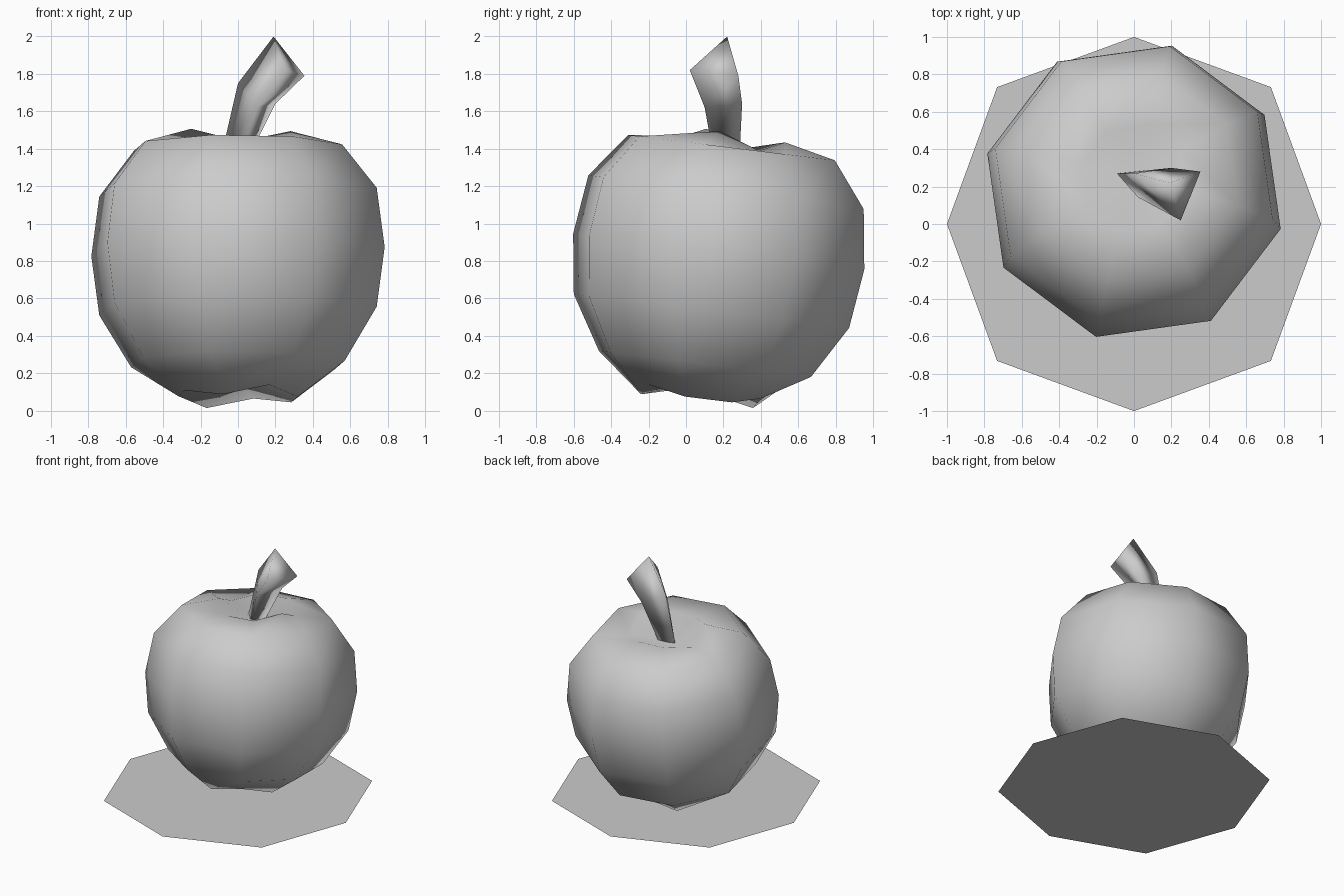
import bpy, bmesh, math
from mathutils import Vector, Matrix

if "Cube" in bpy.data.objects:
    bpy.data.objects.remove(bpy.data.objects["Cube"])

grey = bpy.data.materials.new("plain grey")
grey.diffuse_color = (0.6, 0.6, 0.6, 1)
grey.use_nodes = True
grey.node_tree.nodes["Principled BSDF"].inputs["Base Color"].default_value = grey.diffuse_color


def make(name, bm, smooth=True):
    me = bpy.data.meshes.new(name)
    for f in bm.faces:
        f.smooth = smooth
    bm.to_mesh(me)
    bm.free()
    me.materials.append(grey)
    ob = bpy.data.objects.new(name, me)
    bpy.context.collection.objects.link(ob)
    return ob


def bridge(bm, a, b):
    n = len(a)
    for i in range(n):
        j = (i + 1) % n
        bm.faces.new((a[i], a[j], b[j], b[i]))


# Fruit: eight-sided lathe, lobed at both ends, leaning towards the back
SIDES, PHASE = 8, 30.5
# radius, height, lobe depth, lobe angle
profile = [(0.33, -0.81, 0.06, 8), (0.59, -0.605, 0, 0), (0.766, -0.32, 0, 0),
           (0.81, 0, 0, 0), (0.766, 0.32, 0, 0), (0.575, 0.56, 0, 0),
           (0.29, 0.645, -0.085, -24)]
bm = bmesh.new()
rings = []
for r, h, lobe, start in profile:
    ring = []
    for i in range(SIDES):
        a = math.radians(PHASE + 360 / SIDES * i)
        dip = lobe * (1 - math.cos(3 * (a - math.radians(start)))) / 2
        ring.append(bm.verts.new((r * math.cos(a), r * math.sin(a), h + dip)))
    rings.append(ring)
for lower, upper in zip(rings, rings[1:]):
    bridge(bm, lower, upper)
bottom = bm.verts.new((0, 0, -0.70))
top = bm.verts.new((0, 0, 0.50))
for i in range(SIDES):
    j = (i + 1) % SIDES
    bm.faces.new((rings[0][j], rings[0][i], bottom))
    bm.faces.new((rings[-1][i], rings[-1][j], top))
lean = Matrix.Translation((0, 0.175, 0.85)) @ Matrix.Rotation(math.radians(-7), 4, 'X')
bmesh.ops.transform(bm, matrix=lean, verts=bm.verts)
bmesh.ops.recalc_face_normals(bm, faces=bm.faces)
make("fruit", bm)

# Stem: bent three-sided stalk that flares at its cut end
sections = [
    [(-0.09, 0.27, 1.36), (0.01, 0.15, 1.34), (0.05, 0.285, 1.34)],
    [(0.0, 0.27, 1.75), (0.10, 0.10, 1.62), (0.20, 0.30, 1.64)],
    [(0.19, 0.22, 2.0), (0.25, 0.02, 1.82), (0.355, 0.28, 1.79)],
]
bm = bmesh.new()
rings = [[bm.verts.new(p) for p in s] for s in sections]
for lower, upper in zip(rings, rings[1:]):
    bridge(bm, lower, upper)
bm.faces.new(rings[-1])
bm.faces.new(rings[0][::-1])
bmesh.ops.recalc_face_normals(bm, faces=bm.faces)
make("stem", bm)

# Ground plate: thin octagon under the fruit
bm = bmesh.new()
corners = []
for i in range(8):
    r = 1.035 if i % 2 else 1.0
    a = math.pi / 4 * i
    corners.append(bm.verts.new((r * math.cos(a), r * math.sin(a), 0)))
bm.faces.new(corners)
make("ground_plate", bm, smooth=False)
